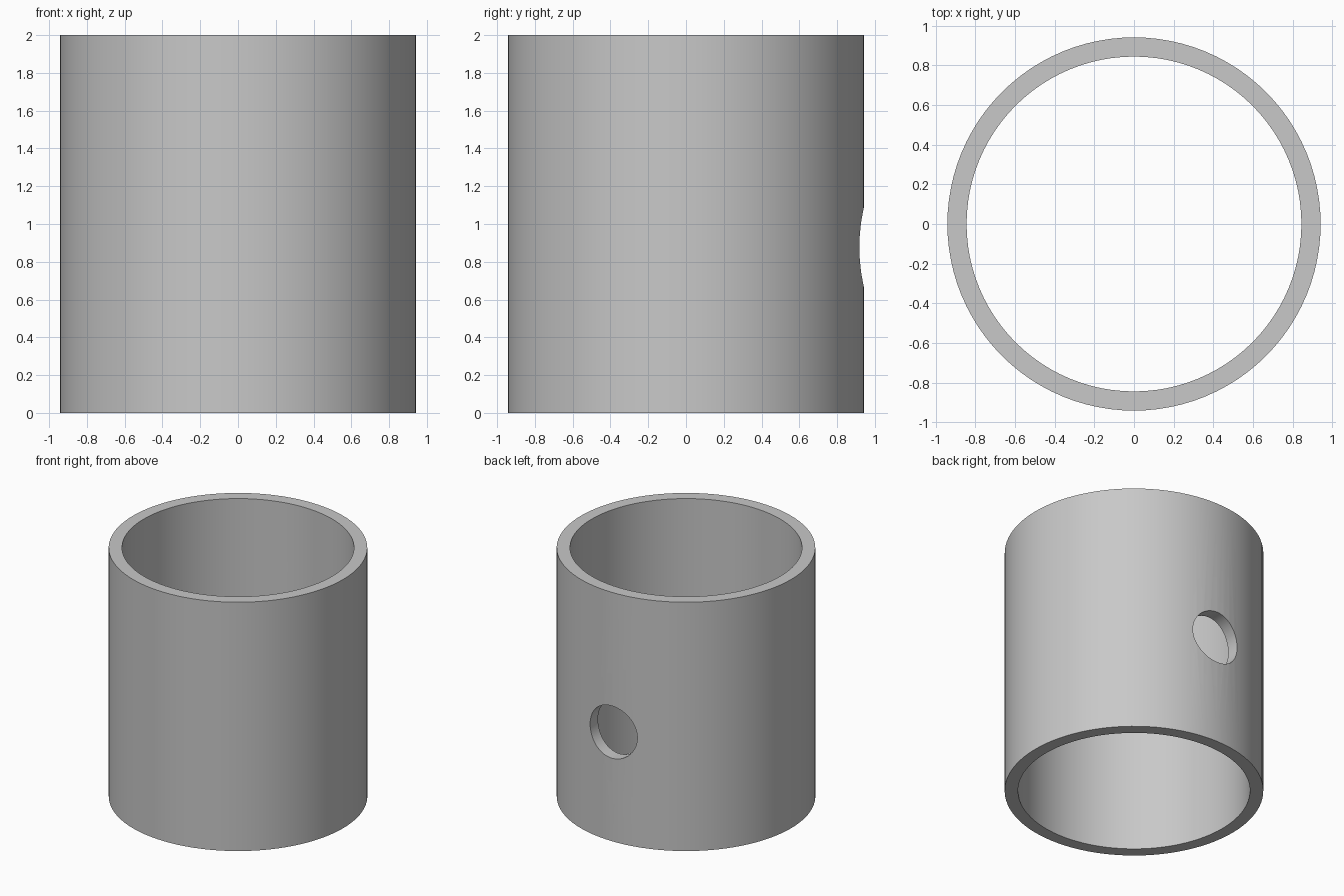
import bpy
import bmesh
from math import pi, radians
from mathutils import Vector

OUTER, INNER, HEIGHT = 0.942, 0.845, 2.0
HOLE_RADIUS, HOLE_Z = 0.21, 0.877
SEGMENTS = 96

cube = bpy.data.objects.get("Cube")
if cube:
    bpy.data.objects.remove(cube, do_unlink=True)

# Single plain grey material
grey = bpy.data.materials.new("plain grey")
grey.use_nodes = True
colour = (0.58, 0.58, 0.58, 1)
grey.diffuse_color = colour
grey.node_tree.nodes["Principled BSDF"].inputs["Base Color"].default_value = colour

# Tube wall: rectangular section revolved around z
bm = bmesh.new()
section = [(INNER, 0), (OUTER, 0), (OUTER, HEIGHT), (INNER, HEIGHT)]
verts = [bm.verts.new((r, 0, z)) for r, z in section]
edges = [bm.edges.new((verts[i], verts[(i + 1) % 4])) for i in range(4)]
bmesh.ops.spin(bm, geom=verts + edges, cent=(0, 0, 0), axis=(0, 0, 1),
               angle=2 * pi, steps=SEGMENTS, use_merge=True)
bmesh.ops.remove_doubles(bm, verts=bm.verts, dist=0.0001)
bmesh.ops.recalc_face_normals(bm, faces=bm.faces)
mesh = bpy.data.meshes.new("tube")
bm.to_mesh(mesh)
bm.free()
mesh.materials.append(grey)
tube = bpy.data.objects.new("tube", mesh)
bpy.context.collection.objects.link(tube)

# Round hole drilled through the back wall only
bpy.ops.mesh.primitive_cylinder_add(vertices=64, radius=HOLE_RADIUS, depth=0.6,
                                    location=Vector((0, OUTER, HOLE_Z)),
                                    rotation=(radians(90), 0, 0))
cutter = bpy.context.object
cutter.name = "hole_cutter"
cutter.hide_render = True
cutter.data.materials.append(grey)

bpy.ops.object.select_all(action="DESELECT")
tube.select_set(True)
bpy.context.view_layer.objects.active = tube
cut = tube.modifiers.new("drill", "BOOLEAN")
cut.operation = "DIFFERENCE"
cut.solver = "EXACT"
cut.object = cutter
bpy.ops.object.modifier_apply(modifier=cut.name)
bpy.data.objects.remove(cutter, do_unlink=True)

# Smooth curved walls with crisp rims
bpy.ops.object.shade_smooth_by_angle(angle=radians(30))
